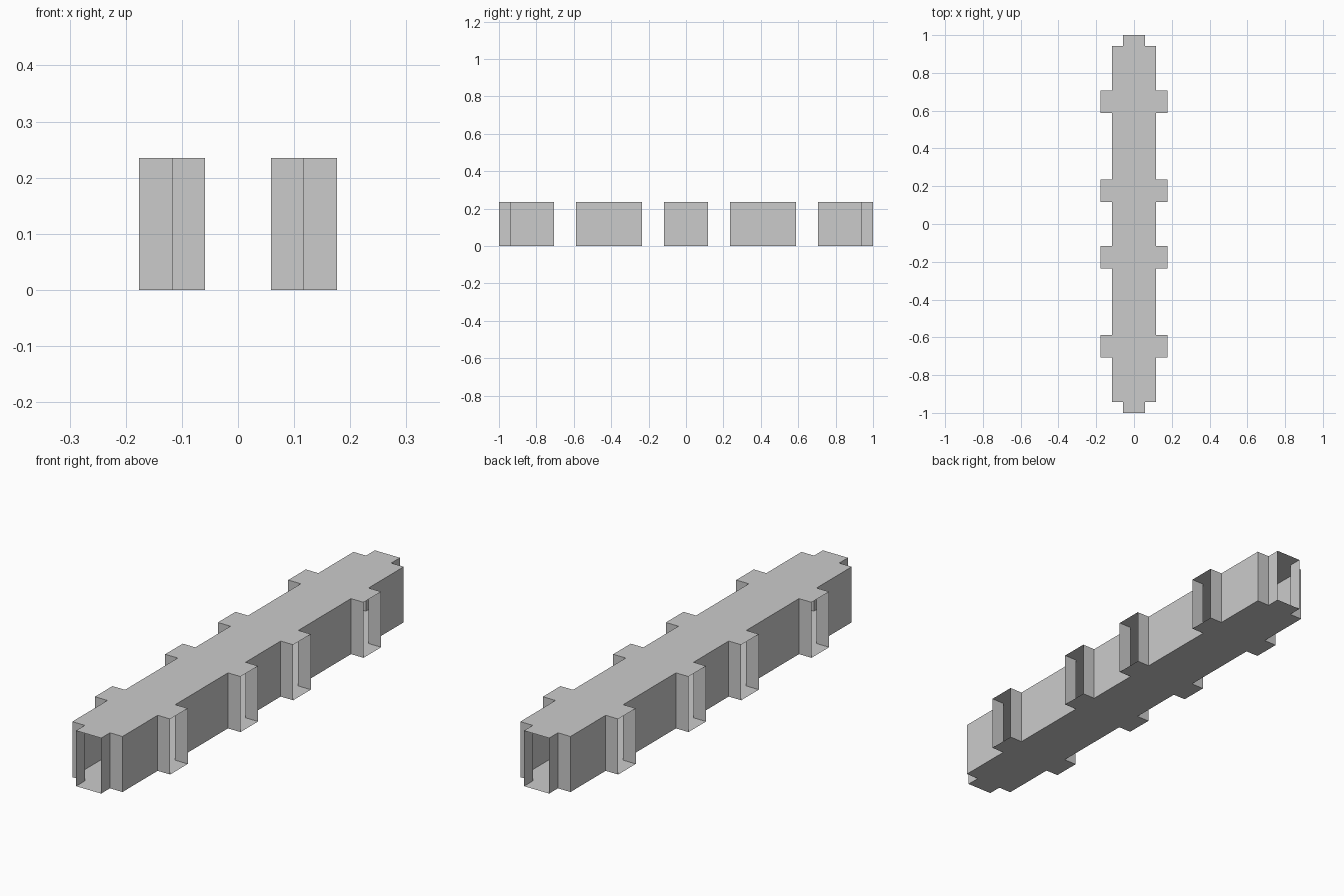
import bpy

if "Cube" in bpy.data.objects:
    bpy.data.objects.remove(bpy.data.objects["Cube"])

U = 1 / 17          # modelling grid step
H = 4 * U           # corridor height

# Outline: one quarter, mirrored to the full right side, then turned to the left
quarter = [(1, -17), (1, -16), (2, -16), (2, -12), (3, -12), (3, -10),
           (2, -10), (2, -4), (3, -4), (3, -2), (2, -2)]
right = quarter + [(x, -y) for x, y in reversed(quarter)]
outline = right + [(-x, -y) for x, y in right]
n = len(outline)


def ring(z):
    return [(x * U, y * U, z) for x, y in outline]


def add_object(name, verts, faces):
    mesh = bpy.data.meshes.new(name)
    mesh.from_pydata(verts, [], faces)
    mesh.update()
    obj = bpy.data.objects.new(name, mesh)
    bpy.context.collection.objects.link(obj)
    return obj


def is_doorway(a, b):
    side = abs(a[0]) == 3 and a[0] == b[0]
    end = abs(a[1]) == 17 and a[1] == b[1]
    return side or end


# Floor and ceiling: single thin sheets
add_object("floor", ring(0), [list(reversed(range(n)))])
add_object("ceiling", ring(H), [list(range(n))])

# Walls: every outline edge except the open doorways
wall_faces = []
for i in range(n):
    j = (i + 1) % n
    if not is_doorway(outline[i], outline[j]):
        wall_faces.append((i, j, j + n, i + n))
add_object("walls", ring(0) + ring(H), wall_faces)
